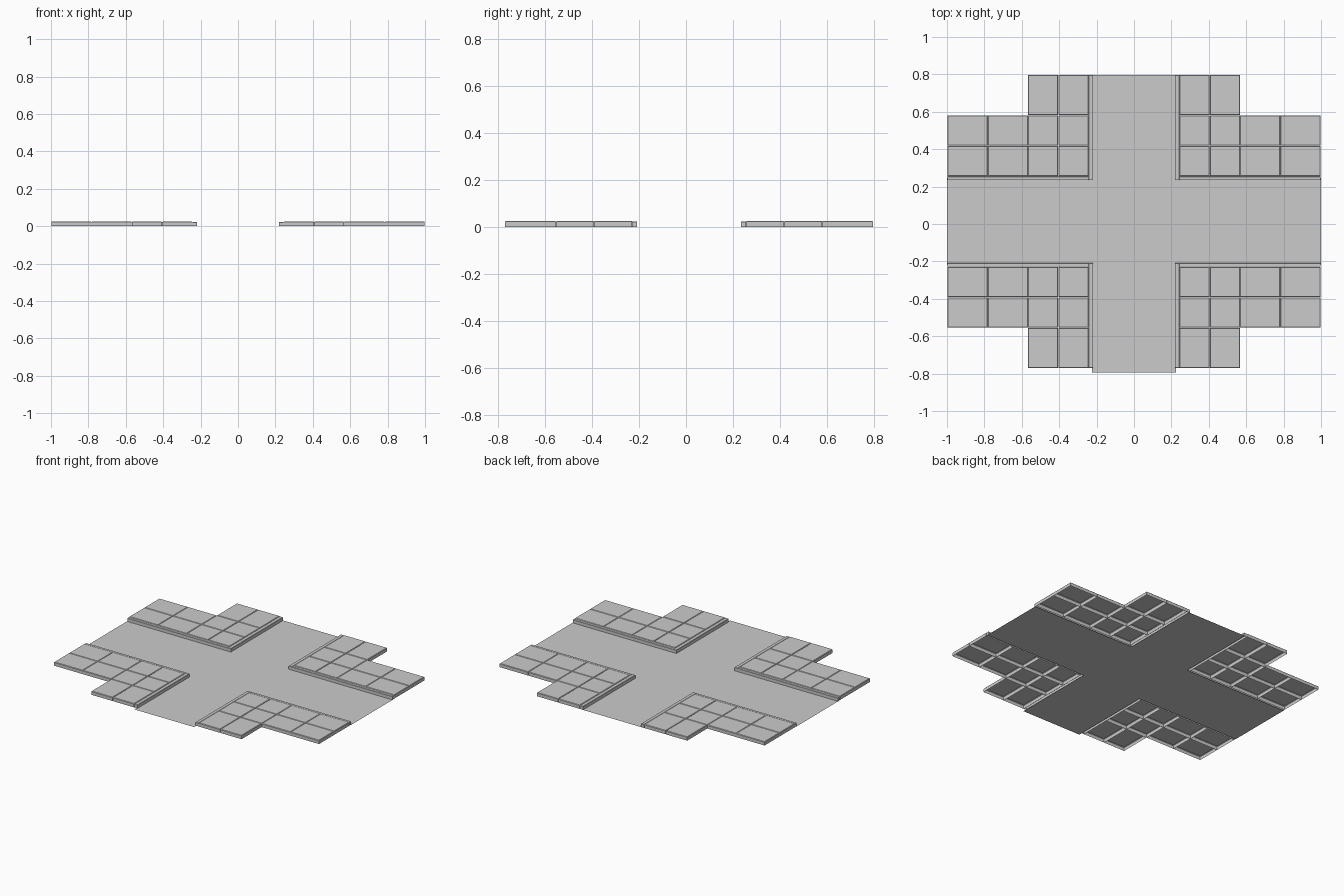
import bpy, bmesh

if "Cube" in bpy.data.objects:
    bpy.data.objects.remove(bpy.data.objects["Cube"])

H = 0.025      # pavement height
CY = 0.013     # centre line of the pavement corners in y


def new_object(name, bm):
    bmesh.ops.recalc_face_normals(bm, faces=bm.faces)
    me = bpy.data.meshes.new(name)
    bm.to_mesh(me)
    bm.free()
    ob = bpy.data.objects.new(name, me)
    bpy.context.collection.objects.link(ob)
    return ob


def slab(bm, x0, x1, y0, y1, h, c):
    """Open-bottomed slab with a chamfered top edge."""
    rings = []
    for inset, z in ((0, 0), (0, h - c), (c, h)):
        a, b, d, e = x0 + inset, x1 - inset, y0 + inset, y1 - inset
        rings.append([bm.verts.new(p) for p in ((a, d, z), (b, d, z), (b, e, z), (a, e, z))])
    for lo, hi in zip(rings, rings[1:]):
        for i in range(4):
            j = (i + 1) % 4
            bm.faces.new((lo[i], lo[j], hi[j], hi[i]))
    bm.faces.new(rings[-1])


def span(lo, hi, s, c=0.0):
    """Mirror an interval about c when s is -1."""
    return sorted((c + s * lo, c + s * hi))


# Flat cross-shaped road
bm = bmesh.new()
xs, ys = (-1, -0.225, 0.225, 1), (-0.793, -0.217, 0.245, 0.797)
grid = [[bm.verts.new((x, y, 0)) for y in ys] for x in xs]
for i, j in ((1, 1), (0, 1), (2, 1), (1, 0), (1, 2)):
    bm.faces.new((grid[i][j], grid[i + 1][j], grid[i + 1][j + 1], grid[i][j + 1]))
for v in [v for v in bm.verts if not v.link_faces]:
    bm.verts.remove(v)
road = new_object("road", bm)
if road.data.polygons[0].normal.z < 0:
    road.data.flip_normals()

# Paving slab intervals (y measured from the pavement centre line)
X = [(0.243, 0.404), (0.406, 0.566), (0.567, 0.782), (0.783, 0.998)]
Y = [(0.242, 0.404), (0.406, 0.567), (0.569, 0.783)]

corners = {"back_right": (1, 1), "back_left": (-1, 1),
           "front_right": (1, -1), "front_left": (-1, -1)}
for name, (sx, sy) in corners.items():
    # Paving slabs in an L shape
    bm = bmesh.new()
    for i, tx in enumerate(X):
        for j, ty in enumerate(Y):
            if i < 2 or j < 2:
                slab(bm, *span(*tx, sx), *span(*ty, sy, CY), H, 0.003)
    new_object("paving_" + name, bm)

    # Kerbs along both road edges
    bm = bmesh.new()
    slab(bm, *span(0.218, 0.242, sx), *span(0.221, 0.783, sy, CY), H - 0.002, 0.002)
    slab(bm, *span(0.242, 0.998, sx), *span(0.221, 0.241, sy, CY), H - 0.002, 0.002)
    new_object("kerb_" + name, bm)
